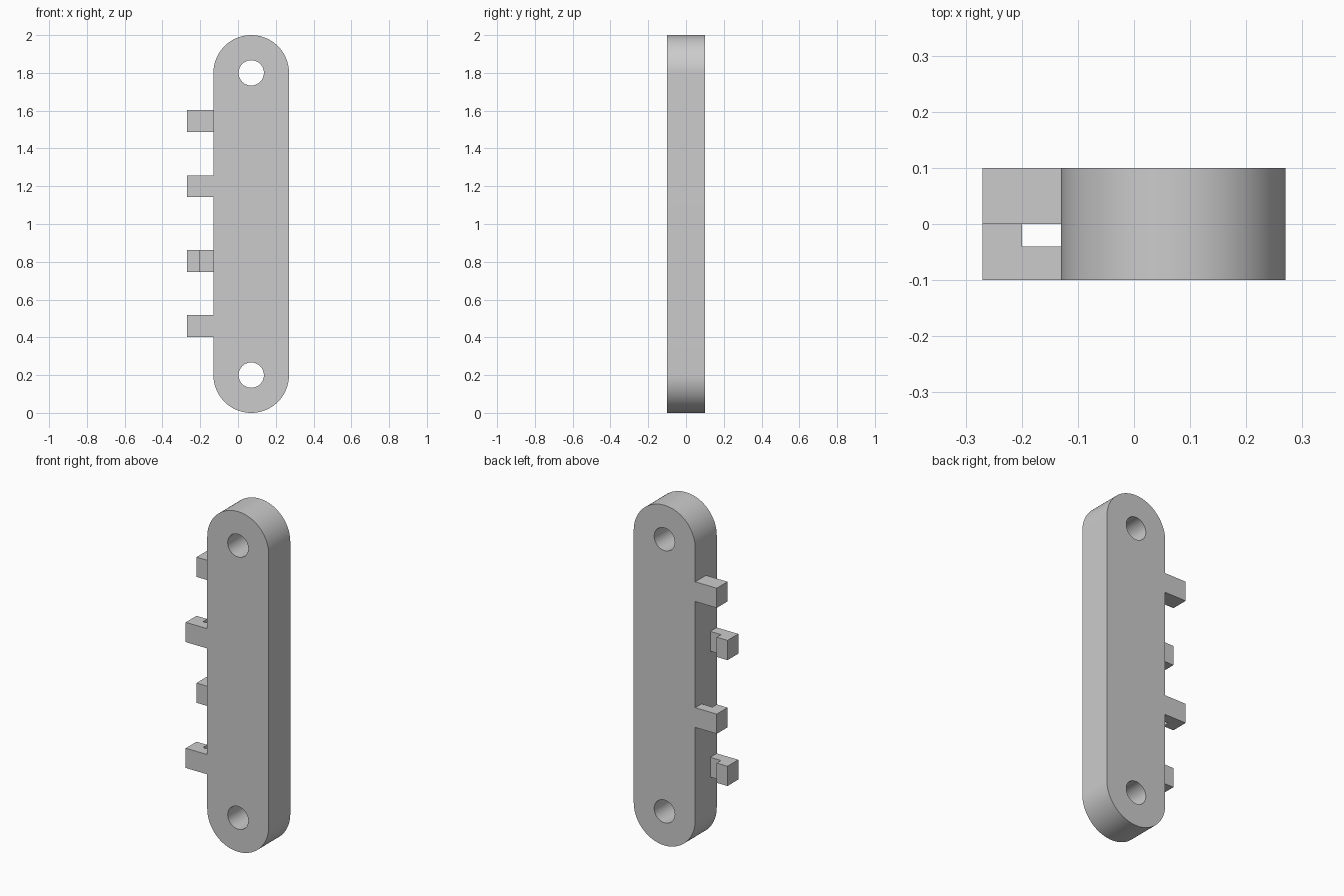
import bpy, bmesh
from math import cos, sin, pi, radians

cube = bpy.data.objects.get("Cube")
if cube:
    bpy.data.objects.remove(cube, do_unlink=True)

grey = bpy.data.materials.new("plain_grey")
grey.use_nodes = True
colour = (0.6, 0.6, 0.6, 1)
grey.diffuse_color = colour
grey.node_tree.nodes["Principled BSDF"].inputs["Base Color"].default_value = colour

BAR_X, BAR_R, HOLE_R, HALF_Y = 0.07, 0.2, 0.067, 0.1
LOW, HIGH = 0.2, 1.8


def arc(cx, cz, r, start, end, n):
    return [(cx + r * cos(start + (end - start) * i / n),
             cz + r * sin(start + (end - start) * i / n)) for i in range(n + 1)]


def plate(name, outlines, half_depth):
    """Extrude closed outlines (outer first, then holes) along local z."""
    curve = bpy.data.curves.new(name, 'CURVE')
    curve.dimensions = '2D'
    curve.fill_mode = 'BOTH'
    curve.extrude = half_depth
    for pts in outlines:
        spline = curve.splines.new('POLY')
        spline.points.add(len(pts) - 1)
        for p, (u, v) in zip(spline.points, pts):
            p.co = (u, v, 0, 1)
        spline.use_cyclic_u = True
    obj = bpy.data.objects.new(name, curve)
    bpy.context.collection.objects.link(obj)
    bpy.ops.object.select_all(action='DESELECT')
    obj.select_set(True)
    bpy.context.view_layer.objects.active = obj
    bpy.ops.object.convert(target='MESH')
    obj = bpy.context.object
    # Weld caps to walls
    bm = bmesh.new()
    bm.from_mesh(obj.data)
    bmesh.ops.remove_doubles(bm, verts=bm.verts, dist=1e-5)
    bmesh.ops.recalc_face_normals(bm, faces=bm.faces)
    bm.to_mesh(obj.data)
    bm.free()
    obj.data.materials.clear()
    obj.data.materials.append(grey)
    bpy.ops.object.shade_smooth_by_angle(angle=radians(30))
    return obj


# Round-ended bar with a hole near each end
outer = (arc(BAR_X, HIGH, BAR_R, 0, pi, 48)
         + arc(BAR_X, LOW, BAR_R, pi, 2 * pi, 48))
holes = [arc(BAR_X, z, HOLE_R, 2 * pi, 0, 48)[:-1] for z in (HIGH, LOW)]
bar = plate("bar", [outer, *holes], HALF_Y)
bar.rotation_euler.x = pi / 2

# Side pegs: profiles in x and y, extruded in z
TIP, NECK, ROOT, GAP = -0.27, -0.2, BAR_X - BAR_R, 0.04
block = [(TIP, 0), (ROOT, 0), (ROOT, HALF_Y), (TIP, HALF_Y)]
hook = [(TIP, 0), (NECK, 0), (NECK, GAP), (ROOT, GAP),
        (ROOT, HALF_Y), (TIP, HALF_Y)]
pegs = [("upper_back_block", block, 1, 1.545),
        ("upper_front_hook", hook, -1, 1.2),
        ("lower_back_hook", hook, 1, 0.805),
        ("lower_front_hook", hook, -1, 0.46)]
for name, profile, side, z in pegs:
    peg = plate(name, [[(x, side * y) for x, y in profile]], 0.058)
    peg.location.z = z
